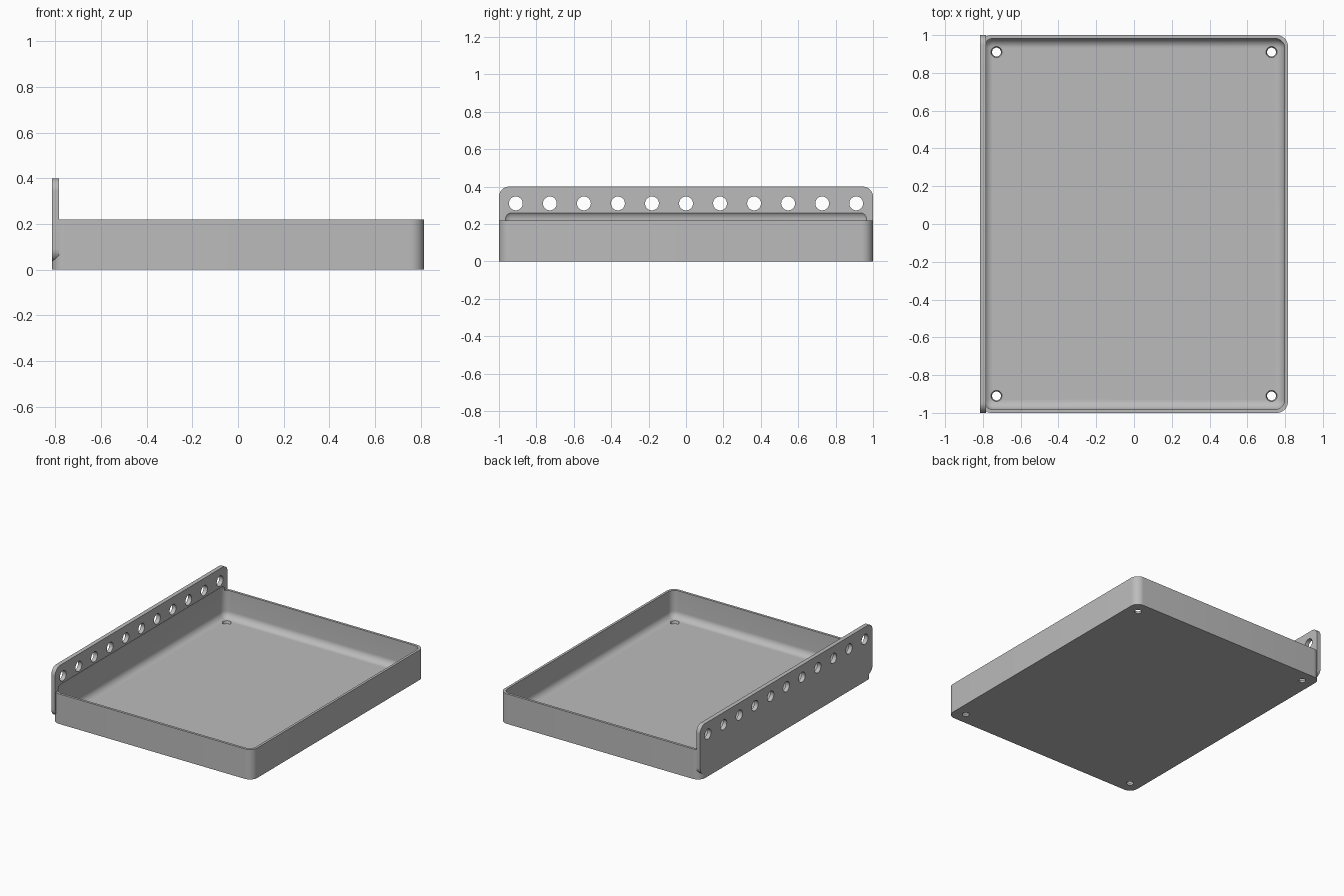
import bpy
import bmesh
from math import pi
from mathutils import Matrix, Vector

cube = bpy.data.objects.get("Cube")
if cube:
    bpy.data.objects.remove(cube)

HALF_X, HALF_Y = 0.815, 1.0
WALL, FLOOR = 0.018, 0.02
PLATE_INNER = -0.784

grey = bpy.data.materials.new("plain_grey")
grey.use_nodes = True
colour = (0.5, 0.5, 0.5, 1)
grey.diffuse_color = colour
grey.node_tree.nodes["Principled BSDF"].inputs["Base Color"].default_value = colour


def finish(name, bm):
    mesh = bpy.data.meshes.new(name)
    bm.to_mesh(mesh)
    bm.free()
    mesh.materials.append(grey)
    obj = bpy.data.objects.new(name, mesh)
    bpy.context.scene.collection.objects.link(obj)
    return obj


def rounded_box(name, low, high, radius, axis=None, segments=10):
    """Box with every edge rounded, or only the edges along one axis."""
    low, high = Vector(low), Vector(high)
    bm = bmesh.new()
    bmesh.ops.create_cube(bm, size=1)
    for v in bm.verts:
        v.co = (low + high) / 2 + v.co * (high - low)
    edges = [e for e in bm.edges if axis is None
             or abs((e.verts[0].co - e.verts[1].co).normalized()[axis]) > 0.9]
    bmesh.ops.bevel(bm, geom=edges, offset=radius, segments=segments,
                    profile=0.5, affect='EDGES')
    return finish(name, bm)


def drills(name, centres, r_low, r_high, depth, turn):
    """A row of cylinders or cones used as hole cutters."""
    bm = bmesh.new()
    for c in centres:
        bmesh.ops.create_cone(bm, cap_ends=True, segments=32, radius1=r_low,
                              radius2=r_high, depth=depth,
                              matrix=Matrix.Translation(c) @ turn)
    return finish(name, bm)


def combine(target, other, operation):
    mod = target.modifiers.new(operation.title(), 'BOOLEAN')
    mod.operation, mod.solver, mod.object = operation, 'EXACT', other
    other.hide_render = True
    bpy.context.view_layer.objects.active = target
    bpy.ops.object.modifier_apply(modifier=mod.name)
    bpy.data.objects.remove(other)


# Outer tray and the tall mounting plate on one side
tray = rounded_box("tray_with_mounting_plate", (-HALF_X, -HALF_Y, 0),
                   (HALF_X, HALF_Y, 0.22), 0.06, axis=2)
plate = rounded_box("mounting_plate", (-HALF_X, -HALF_Y, 0.035),
                    (PLATE_INNER, HALF_Y, 0.40), 0.055, axis=0)
combine(tray, plate, 'UNION')

# Filleted cavity, which also scoops into the lower part of the plate
cavity = rounded_box("cavity_cutter", (-HALF_X + WALL, -HALF_Y + WALL, FLOOR),
                     (HALF_X - WALL, HALF_Y - WALL, 0.276), 0.05)
combine(tray, cavity, 'DIFFERENCE')

# Row of holes through the plate
row = [(-0.8, 0.182 * i, 0.31) for i in range(-5, 6)]
combine(tray, drills("plate_hole_cutter", row, 0.037, 0.037, 0.2,
                     Matrix.Rotation(pi / 2, 4, 'Y')), 'DIFFERENCE')

# Screw holes in the floor corners, slightly wider at the top
corners = [(x, y, FLOOR / 2) for x in (-0.728, 0.728) for y in (-0.91, 0.91)]
combine(tray, drills("floor_hole_cutter", corners, 0.022, 0.031, 0.03,
                     Matrix.Identity(4)), 'DIFFERENCE')

bpy.ops.object.select_all(action='DESELECT')
tray.select_set(True)
bpy.context.view_layer.objects.active = tray
bpy.ops.object.shade_smooth_by_angle(angle=pi / 6)
